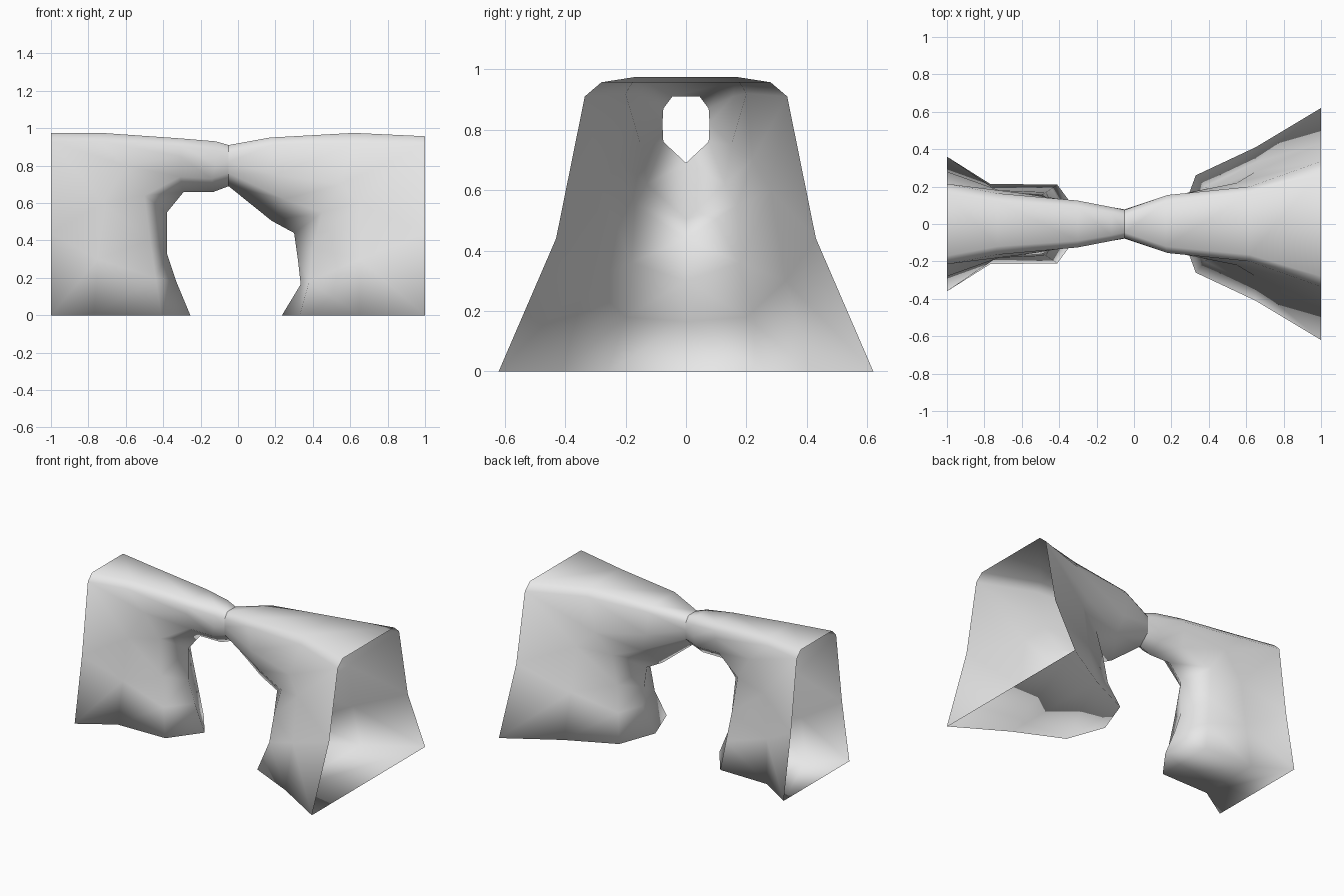
import bpy, bmesh

if "Cube" in bpy.data.objects:
    bpy.data.objects.remove(bpy.data.objects["Cube"])

# Single stone colour
stone = bpy.data.materials.new("pale_grey_stone")
stone.diffuse_color = (0.8, 0.8, 0.8, 1)
stone.use_nodes = True
stone.node_tree.nodes["Principled BSDF"].inputs["Base Color"].default_value = stone.diffuse_color

# Half sections (x, z, half width) fanning from the shared neck down to the ground.
# Each runs: inner arch line, inner corner, side, shoulder, roof edge.
NECK = [(-.05, .69, 0), (-.05, .76, .075), (-.05, .82, .078), (-.05, .87, .075), (-.05, .91, .045)]

RIGHT = [
    NECK,
    [(.18, .505, 0), (.25, .62, .13), (.20, .75, .15), (.18, .91, .155), (.17, .95, .12)],
    [(.30, .44, 0), (.45, .55, .17), (.55, .70, .22), (.62, .92, .20), (.62, .975, .165)],
    [(.32, .30, 0), (.40, .36, .18), (.65, .60, .28), (1, .91, .335), (1, .957, .28)],
    [(.335, .165, 0), (.38, .18, .20), (.65, .30, .33), (1, .44, .43)],
    [(.235, 0, 0), (.33, 0, .26), (.65, 0, .41), (1, 0, .62)],
]

LEFT = [
    NECK,
    [(-.13, .66, 0), (-.14, .73, .08), (-.12, .80, .09), (-.12, .88, .09), (-.12, .93, .06)],
    [(-.29, .66, 0), (-.31, .74, .09), (-.31, .85, .12), (-.30, .905, .125), (-.30, .945, .09)],
    [(-.38, .55, 0), (-.50, .64, .15), (-.60, .80, .165), (-.74, .93, .165), (-.73, .975, .12)],
    [(-.38, .33, 0), (-.47, .40, .17), (-.72, .60, .18), (-1, .93, .215), (-1, .975, .17)],
    [(-.33, .18, 0), (-.44, .20, .19), (-.75, .30, .19), (-1, .44, .28)],
    [(-.255, 0, 0), (-.41, 0, .21), (-.77, 0, .215), (-1, 0, .36)],
]


def build_half(name, rings):
    bm = bmesh.new()
    sides = []
    for sign in (-1, 1):
        grid = [[bm.verts.new((x, sign * y, z)) for x, z, y in ring] for ring in rings]
        sides.append(grid)
        # Front and back walls
        for a, b in zip(grid, grid[1:]):
            for j in range(min(len(a), len(b)) - 1):
                bm.faces.new((a[j], a[j + 1], b[j + 1], b[j]))
    front, back = sides
    # Roof strip between the two roof edges
    roof = [(f[4], b[4]) for f, b in zip(front, back) if len(f) == 5]
    # Floor strip; the outer end stays open
    floor = list(zip(front[-1], back[-1]))
    for strip in (roof, floor):
        for (f0, b0), (f1, b1) in zip(strip, strip[1:]):
            bm.faces.new((f0, f1, b1, b0))
    # Weld the walls along the inner arch line
    bmesh.ops.remove_doubles(bm, verts=bm.verts, dist=0.0005)
    bmesh.ops.recalc_face_normals(bm, faces=bm.faces)
    # Keep normals outward: the roof must face up
    bm.faces.ensure_lookup_table()
    top = max(bm.faces, key=lambda f: f.calc_center_median().z)
    if top.normal.z < 0:
        bmesh.ops.reverse_faces(bm, faces=bm.faces)
    for f in bm.faces:
        f.smooth = True
    mesh = bpy.data.meshes.new(name)
    bm.to_mesh(mesh)
    bm.free()
    mesh.materials.append(stone)
    bpy.context.collection.objects.link(bpy.data.objects.new(name, mesh))


build_half("arch_right_half", RIGHT)
build_half("arch_left_half", LEFT)
